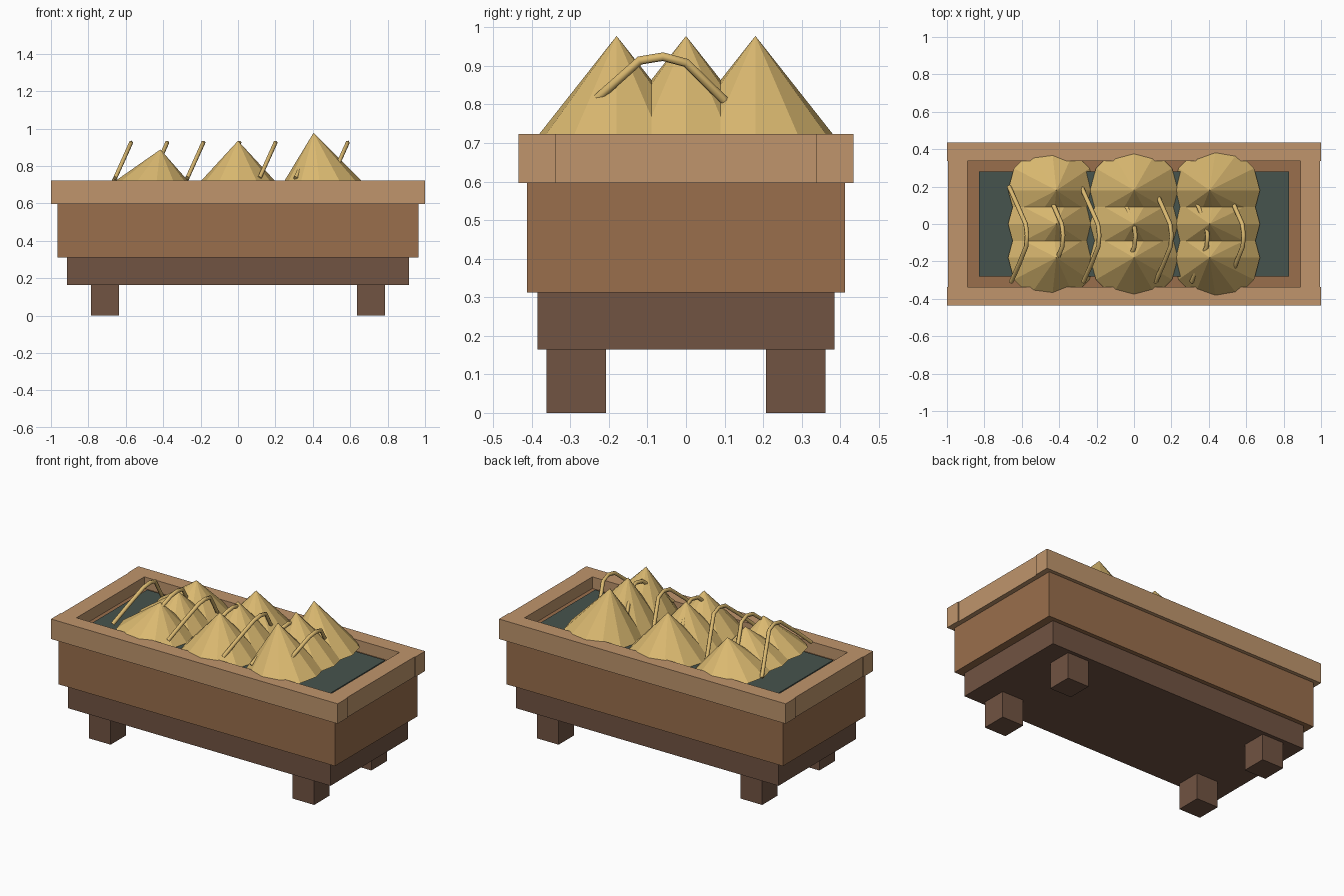
import bpy
import math

cube = bpy.data.objects.get("Cube")
if cube:
    bpy.data.objects.remove(cube, do_unlink=True)


def material(name, rgb):
    color = [(c / 255) ** 2.2 for c in rgb] + [1]
    m = bpy.data.materials.new(name)
    m.use_nodes = True
    m.diffuse_color = color
    m.node_tree.nodes["Principled BSDF"].inputs["Base Color"].default_value = color
    return m


light_wood = material("light_wood", (190, 148, 108))
mid_wood = material("mid_wood", (152, 110, 77))
dark_wood = material("dark_wood", (112, 84, 68))
slate = material("dark_slate", (72, 84, 78))
straw = material("straw", (218, 184, 112))


def box(name, x, y, z, mat):
    """Box spanning the given (low, high) ranges."""
    spans = (x, y, z)
    bpy.ops.mesh.primitive_cube_add(size=1, location=[(a + b) / 2 for a, b in spans])
    o = bpy.context.object
    o.name = name
    o.scale = [b - a for a, b in spans]
    bpy.ops.object.transform_apply(location=False, rotation=False, scale=True)
    o.data.materials.append(mat)
    return o


def mirrored(a, b, side):
    return tuple(sorted((a * side, b * side)))


# Feet
for sx, side in ((1, "left"), (-1, "right")):
    for sy, end in ((-1, "front"), (1, "back")):
        box(f"{end}_{side}_foot", mirrored(0.635, 0.785, sx),
            mirrored(0.207, 0.362, sy), (0, 0.165), dark_wood)

# Stepped trough body
box("plinth", (-0.915, 0.915), (-0.385, 0.385), (0.164, 0.312), dark_wood)
box("trough_body", (-0.965, 0.965), (-0.412, 0.412), (0.312, 0.597), mid_wood)
box("inner_ledge", (-0.9, 0.9), (-0.35, 0.35), (0.59, 0.65), mid_wood)
box("inner_fill", (-0.83, 0.83), (-0.28, 0.28), (0.6, 0.68), slate)

# Rim boards
for s, end, side in ((-1, "front", "right"), (1, "back", "left")):
    box(f"{end}_rim", (-1, 1), mirrored(0.338, 0.435, s), (0.597, 0.723), light_wood)
    box(f"{side}_rim", mirrored(0.89, 0.995, s), (-0.338, 0.338),
        (0.597, 0.723), light_wood)

# Straw heaps: taller toward the left, outer ones leaning inward
for col in (-1, 0, 1):
    height = 0.255 + 0.045 * col
    for row in (-1, 0, 1):
        bpy.ops.mesh.primitive_cone_add(vertices=12, radius1=0.235, depth=height)
        heap = bpy.context.object
        heap.name = f"straw_heap_{col + 2}_{row + 2}"
        for v in heap.data.vertices:
            v.co.z += height / 2
        heap.location = (0.44 * col, 0.18 * row, 0.68)
        heap.rotation_euler.y = -0.12 * col
        heap.data.materials.append(straw)

# Loose arched stalks leaning sideways
arch = [(-0.31, 0.735), (-0.22, 0.825), (-0.12, 0.914), (-0.06, 0.924),
        (0, 0.908), (0.1, 0.81), (0.2, 0.71)]
for i in range(7):
    curve = bpy.data.curves.new(f"straw_stalk_{i + 1}", "CURVE")
    curve.dimensions = "3D"
    curve.bevel_depth = 0.012
    curve.bevel_resolution = 1
    curve.use_fill_caps = True
    spline = curve.splines.new("POLY")
    spline.points.add(len(arch) - 1)
    top_x = -0.572 + 0.193 * i
    for p, (y, z) in zip(spline.points, arch):
        p.co = (top_x - 0.45 * (0.924 - z), y, z, 1)
    curve.materials.append(straw)
    stalk = bpy.data.objects.new(curve.name, curve)
    bpy.context.collection.objects.link(stalk)
